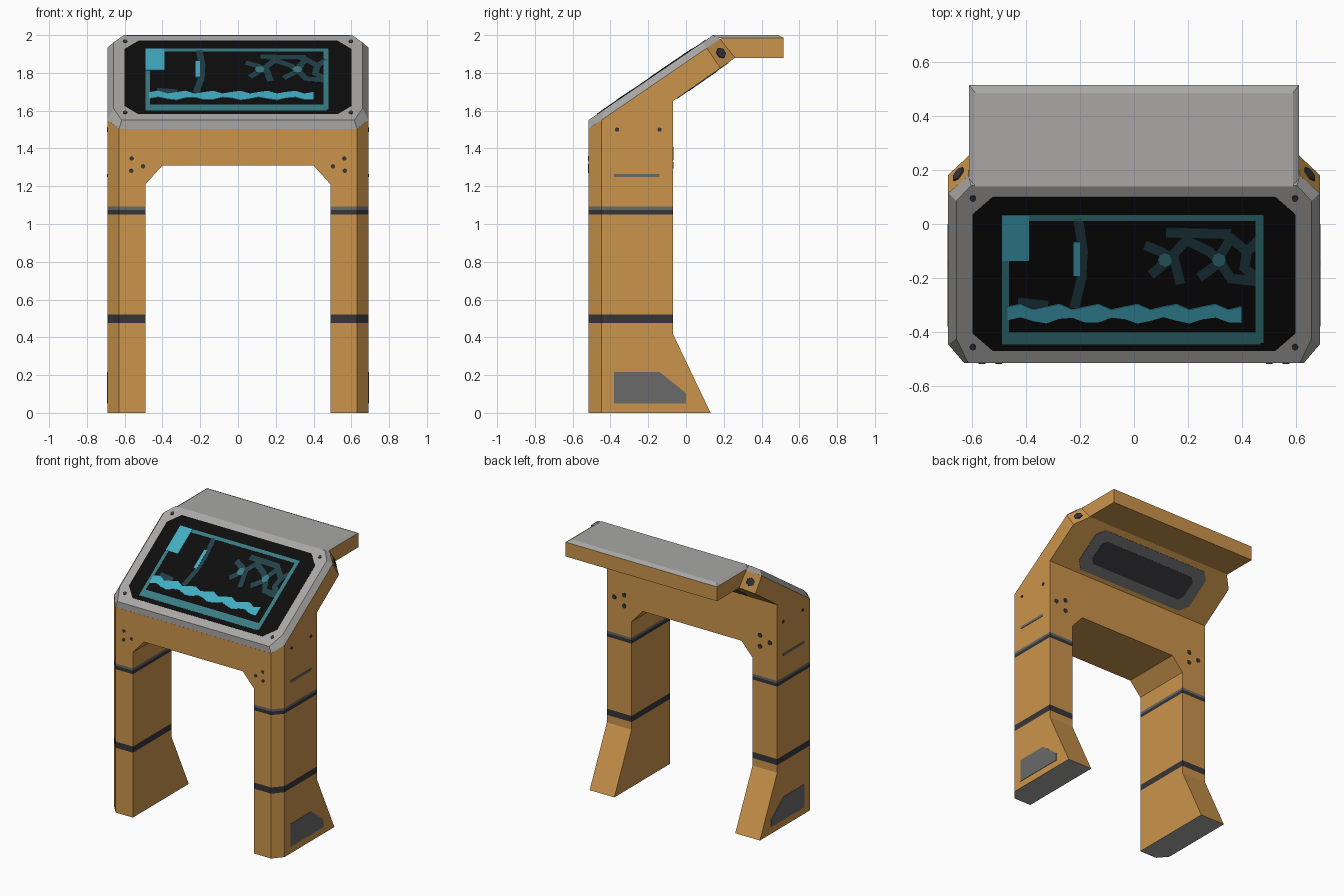
import bpy, bmesh, math
from mathutils import Vector

if "Cube" in bpy.data.objects:
    bpy.data.objects.remove(bpy.data.objects["Cube"])


def material(name, r, g, b):
    lin = [((c / 255 + 0.055) / 1.055) ** 2.4 for c in (r, g, b)]
    m = bpy.data.materials.new(name)
    m.diffuse_color = (*lin, 1)
    m.use_nodes = True
    m.node_tree.nodes["Principled BSDF"].inputs["Base Color"].default_value = m.diffuse_color
    return m


ORANGE = material("orange_paint", 203, 149, 75)
GREY = material("light_grey_metal", 168, 167, 165)
MID = material("mid_grey", 106, 106, 107)
DARK = material("dark_grey", 54, 54, 58)
BLACK = material("screen_black", 13, 13, 14)
BRIGHT = material("bright_teal", 66, 172, 194)
TEAL = material("mid_teal", 58, 124, 132)
DEEP = material("deep_teal", 34, 64, 72)


def finish(name, bm, *mats):
    bmesh.ops.recalc_face_normals(bm, faces=bm.faces)
    me = bpy.data.meshes.new(name)
    bm.to_mesh(me)
    bm.free()
    for m in mats:
        me.materials.append(m)
    ob = bpy.data.objects.new(name, me)
    bpy.context.collection.objects.link(ob)
    return ob


def loft(bm, ring_a, ring_b):
    """Closed solid between two matching rings."""
    a = [bm.verts.new(p) for p in ring_a]
    b = [bm.verts.new(p) for p in ring_b]
    bm.faces.new(a)
    bm.faces.new(b[::-1])
    for i in range(len(a)):
        j = (i + 1) % len(a)
        bm.faces.new((a[i], b[i], b[j], a[j]))


def plates(name, polys, place, normal, mat, h=0.003):
    """Thin painted plates: 2D outlines placed on a surface."""
    bm = bmesh.new()
    n = Vector(normal).normalized()
    for poly in polys:
        pts = [Vector(place(*p)) for p in poly]
        loft(bm, [p - n * 0.002 for p in pts], [p + n * h for p in pts])
    return finish(name, bm, mat)


def rect(x0, y0, x1, y1):
    return [(x0, y0), (x1, y0), (x1, y1), (x0, y1)]


def octagon(x0, y0, x1, y1, cx, cy):
    return [(x0 + cx, y0), (x1 - cx, y0), (x1, y0 + cy), (x1, y1 - cy),
            (x1 - cx, y1), (x0 + cx, y1), (x0, y1 - cy), (x0, y0 + cy)]


def disc(x, y, r, n=8):
    return [(x + r * math.cos(2 * math.pi * i / n), y + r * math.sin(2 * math.pi * i / n)) for i in range(n)]


def stroke(points, w):
    out = []
    for a, b in zip(points, points[1:]):
        a, b = Vector(a), Vector(b)
        d = (b - a).normalized() * w / 2
        s = Vector((-d.y, d.x))
        a, b = a - d * 0.6, b + d * 0.6
        out.append([tuple(p) for p in (a + s, a - s, b - s, b + s)])
    return out


SLOPE = 0.682
U = Vector((0, 1, SLOPE)).normalized()
F = 0.517                      # front and back extent

# Body: side profile, chamfered, with the arch cut out
prof = [(-F, 0), (0.13, 0), (-0.07, 0.42), (-0.07, 1.65), (0.26, 1.88), (0.18, 1.979), (-F, 1.503)]
bm = bmesh.new()
loft(bm, [(-0.69, y, z) for y, z in prof], [(0.69, y, z) for y, z in prof])
for s in (-1, 1):
    for co, no in (((s * 0.69, -0.447, 0), Vector((s * 0.07, -0.06, 0))),
                   ((s * 0.69, 0.11, 1.931), Vector((s * 0.086, U.y * 0.075, U.z * 0.075)))):
        cut = bmesh.ops.bisect_plane(bm, geom=bm.verts[:] + bm.edges[:] + bm.faces[:], plane_co=co,
                                     plane_no=no.normalized(), clear_outer=True)
        bmesh.ops.holes_fill(bm, edges=[e for e in cut["geom_cut"] if isinstance(e, bmesh.types.BMEdge)])
body = finish("body", bm, ORANGE, GREY, DARK, MID)
arch = [(-0.49, -0.1), (-0.49, 1.21), (-0.40, 1.31), (0.40, 1.31), (0.49, 1.21), (0.49, -0.1)]
bm = bmesh.new()
loft(bm, [(x, -1, z) for x, z in arch], [(x, 1, z) for x, z in arch])
cutter = finish("arch_cutter", bm, ORANGE)
cutter.hide_render = True
mod = body.modifiers.new("arch", "BOOLEAN")
mod.operation, mod.solver, mod.object = "DIFFERENCE", "EXACT", cutter
dg = bpy.context.evaluated_depsgraph_get()
body.data = bpy.data.meshes.new_from_object(body.evaluated_get(dg))
body.modifiers.clear()
bpy.data.objects.remove(cutter)

# Stripes around the legs and grey soles, coloured by height
bm = bmesh.new()
bm.from_mesh(body.data)
for z in (0.475, 0.52, 1.05, 1.075, 1.092):
    bmesh.ops.bisect_plane(bm, geom=bm.verts[:] + bm.edges[:] + bm.faces[:], plane_co=(0, 0, z), plane_no=(0, 0, 1))
bm.normal_update()
for f in bm.faces:
    z = f.calc_center_median().z
    f.material_index = 0
    if 0.475 < z < 0.52 or 1.05 < z < 1.075:
        f.material_index = 2
    elif 1.075 < z < 1.092:
        f.material_index = 3
    elif z < 0.01:
        f.material_index = 1
bm.to_mesh(body.data)
bm.free()

# Hood: orange block with a bevelled grey cap
hood = [(0.18, 1.978), (0.19, 1.985), (F, 1.985), (F, 1.88), (0.26, 1.88)]
bm = bmesh.new()
loft(bm, [(-0.613, y, z) for y, z in hood], [(0.613, y, z) for y, z in hood])
finish("hood", bm, ORANGE)
bm = bmesh.new()
loft(bm, [(x, y, 1.985) for x, y in rect(-0.613, 0.17, 0.613, F)],
     [(x, y, 2.0) for x, y in rect(-0.59, 0.14, 0.59, 0.487)])
finish("hood_cap", bm, GREY)

# Sloped screen frame with bevelled sides
low = [(0.63, -F), (0.69, -0.447), (0.69, 0.115), (0.615, 0.18)]
top = [(0.615, -F), (0.66, -0.425), (0.66, 0.085), (0.605, 0.143)]
bm = bmesh.new()
rings = []
for half, z0 in ((low, 1.856), (top, 1.902)):
    pts = half + [(-x, y) for x, y in half[::-1]]
    rings.append([(x, y, z0 + SLOPE * y) for x, y in pts])
loft(bm, *rings)
finish("screen_frame", bm, GREY)


def on_screen(x, y):
    return (x, y, 1.902 + SLOPE * y)


UP = (0, -SLOPE, 1)

# Screen and its glowing picture
plates("screen", [octagon(-0.60, -0.47, 0.60, 0.10, 0.075, 0.065)], on_screen, UP, BLACK, 0.002)
plates("frame_bolts", [disc(x, y, 0.012) for x in (-0.598, 0.598) for y in (-0.457, 0.095)],
       on_screen, UP, DARK)
plates("screen_border", [rect(-0.49, 0.013, 0.48, 0.035), rect(0.452, -0.44, 0.48, 0.013),
                         rect(-0.49, -0.445, 0.47, -0.40), rect(-0.49, -0.40, -0.465, 0.013)],
       on_screen, UP, TEAL, 0.004)
shapes = [
    [(-0.205, 0.01), (-0.19, -0.1), (-0.195, -0.2), (-0.22, -0.3)],
    [(0.05, -0.08), (0.10, -0.10), (0.15, -0.13), (0.17, -0.21)],
    [(0.07, -0.18), (0.13, -0.13), (0.20, -0.05)],
    [(0.13, -0.03), (0.35, -0.035)],
    [(0.20, -0.06), (0.28, -0.10), (0.32, -0.14), (0.36, -0.20), (0.45, -0.21)],
    [(0.32, -0.14), (0.25, -0.19)],
    [(0.31, -0.13), (0.36, -0.05), (0.42, -0.10), (0.46, -0.06)],
    [(0.42, -0.10), (0.41, -0.16), (0.46, -0.20)],
    [(-0.42, -0.29), (-0.33, -0.30)],
]
plates("screen_dark_shapes", [q for s in shapes for q in stroke(s, 0.036)], on_screen, UP, DEEP, 0.004)
plates("screen_mid_shapes", [disc(0.115, -0.13, 0.026), disc(0.315, -0.13, 0.026)], on_screen, UP, TEAL, 0.0055)
n = 18
xs = [-0.47 + 0.87 * i / n for i in range(n + 1)]
wave = [(x, -0.305 + 0.012 * math.sin(i * 2.1)) for i, x in enumerate(xs)]
wave += [(x, -0.355 + 0.012 * math.sin(i * 1.7)) for i, x in reversed(list(enumerate(xs)))]
plates("screen_bright_shapes", [rect(-0.49, -0.135, -0.39, 0.035), rect(-0.225, -0.19, -0.20, -0.065), wave],
       on_screen, UP, BRIGHT, 0.0055)

# Vent under the slope


def on_vent(x, t):
    return (x, -0.07 + 0.33 * t, 1.65 + 0.23 * t)


DOWN = (0, 0.23, -0.33)
plates("vent_panel", [octagon(-0.49, 0.07, 0.49, 0.89, 0.055, 0.14)], on_vent, DOWN, MID)
plates("vent_opening", [octagon(-0.405, 0.25, 0.405, 0.71, 0.03, 0.08)], on_vent, DOWN, DARK, 0.005)

# Details mirrored on both sides
front = [(0.503, 1.305), (0.563, 1.347), (0.565, 1.282)]
back = [(0.55, 1.39), (0.63, 1.355), (0.55, 1.31)]
badge = [(-0.38, 0.05), (0.0, 0.05), (0.0, 0.105), (-0.14, 0.217), (-0.38, 0.217)]
for s, side in ((-1, "left"), (1, "right")):
    def on_side(y, z):
        return (s * 0.69, y, z)
    out = (s, 0, 0)
    plates(side + "_foot_badge", [badge], on_side, out, MID)
    plates(side + "_slot", [rect(-0.38, 1.248, -0.14, 1.266)], on_side, out, MID)
    plates(side + "_side_bolts", [disc(-0.365, 1.5, 0.012), disc(-0.14, 1.5, 0.012)], on_side, out, DARK)
    plates(side + "_front_bolts", [disc(x, z, 0.012) for x, z in front],
           lambda x, z: (s * x, -F + 0.002, z), (0, -1, 0), DARK, 0.004)
    plates(side + "_back_bolts", [disc(x, z, 0.017) for x, z in back],
           lambda x, z: (s * x, -0.07, z), (0, 1, 0), DARK)
    # Bolt on the tilted shoulder chamfer
    nrm = Vector((s * 0.086, U.y * 0.075, U.z * 0.075)).normalized()
    w = Vector((0, U.z, -U.y))
    v = nrm.cross(w)
    c = Vector((s * 0.6525, 0.185, 1.905))
    plates(side + "_shoulder_bolt", [disc(0, 0, 0.03, 6)], lambda a, b: c + w * a + v * b, nrm, DARK, 0.004)
